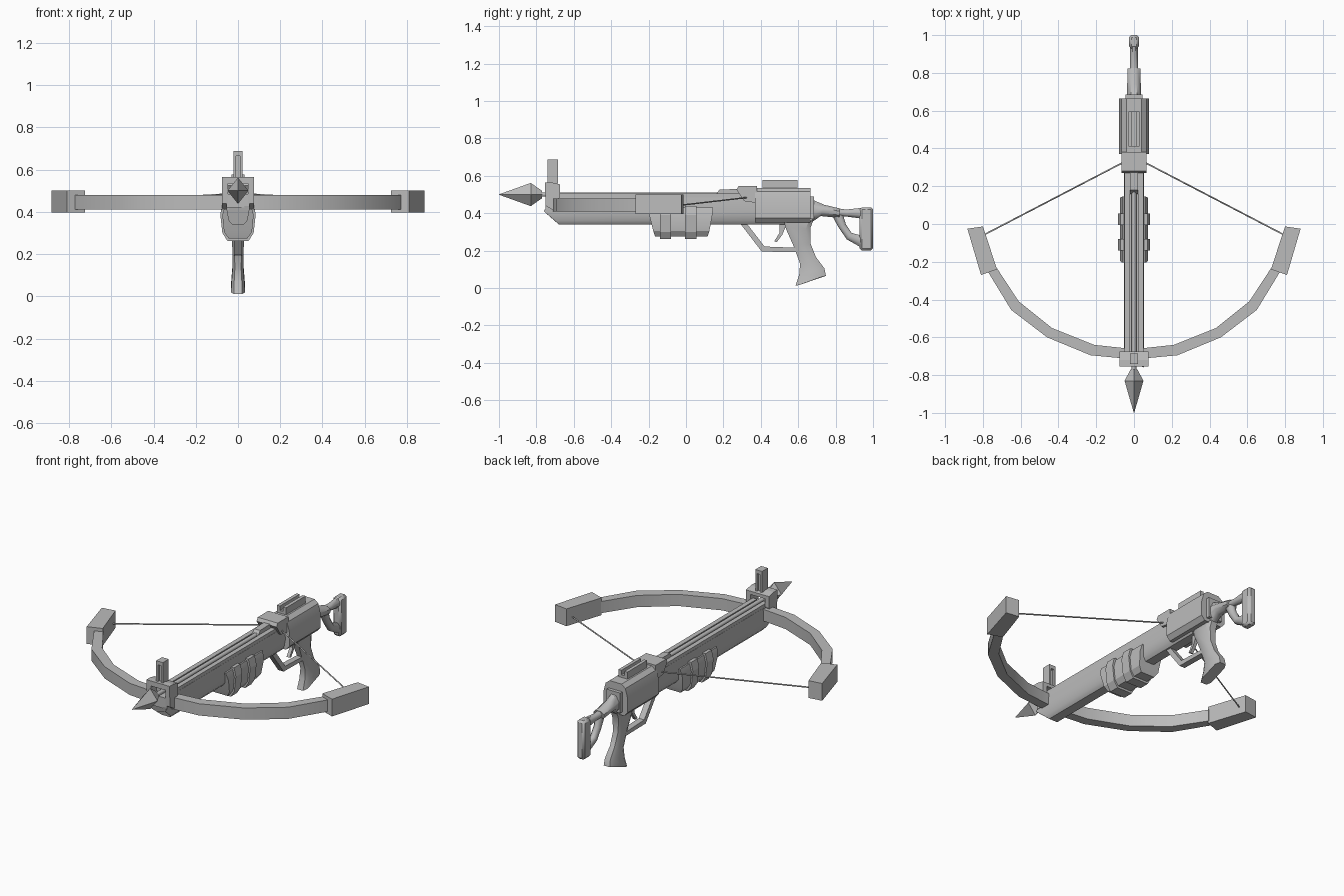
import bpy, bmesh, math
from mathutils import Vector

if "Cube" in bpy.data.objects:
    bpy.data.objects.remove(bpy.data.objects["Cube"], do_unlink=True)

grey = bpy.data.materials.new("plain grey")
grey.use_nodes = True
GREY = (0.5, 0.5, 0.5, 1)
grey.diffuse_color = GREY
grey.node_tree.nodes["Principled BSDF"].inputs["Base Color"].default_value = GREY


def loft(name, rings, bevel=0, smooth=0):
    """Skin a list of equal-length point rings and cap both ends."""
    bm = bmesh.new()
    rows = [[bm.verts.new(p) for p in r] for r in rings]
    n = len(rows[0])
    for a, b in zip(rows, rows[1:]):
        for i in range(n):
            j = (i + 1) % n
            bm.faces.new((a[i], a[j], b[j], b[i]))
    bm.faces.new(rows[0][::-1])
    bm.faces.new(rows[-1])
    bmesh.ops.recalc_face_normals(bm, faces=bm.faces)
    me = bpy.data.meshes.new(name)
    bm.to_mesh(me)
    bm.free()
    ob = bpy.data.objects.new(name, me)
    bpy.context.collection.objects.link(ob)
    me.materials.append(grey)
    if bevel:
        mod = ob.modifiers.new("bevel", "BEVEL")
        mod.width, mod.segments = bevel, 1
    if smooth:
        bpy.ops.object.select_all(action="DESELECT")
        ob.select_set(True)
        bpy.context.view_layer.objects.active = ob
        bpy.ops.object.shade_smooth_by_angle(angle=math.radians(smooth))
    return ob


def side(name, pts, hw, x=0, **kw):
    """Side outline (y, z) extruded across x."""
    return loft(name, [[(x + s * hw, y, z) for y, z in pts] for s in (-1, 1)], **kw)


def box(name, x0, x1, y0, y1, z0, z1, **kw):
    return side(name, [(y0, z0), (y1, z0), (y1, z1), (y0, z1)], (x1 - x0) / 2, (x0 + x1) / 2, **kw)


def section(name, pts, ys, **kw):
    """Half cross-section (x, z) mirrored and run along y."""
    full = pts + [(-x, z) for x, z in reversed(pts)]
    return loft(name, [[(x, y, z) for x, z in full] for y in ys], **kw)


def turned(name, rows, z, n, **kw):
    """Rings (y, radius x, radius z) around an axis along y."""
    return loft(name, [[(rx * math.cos(math.tau * i / n), y, z + rz * math.sin(math.tau * i / n))
                        for i in range(n)] for y, rx, rz in rows], **kw)


def rod(name, a, b, r, n=6):
    a, b = Vector(a), Vector(b)
    q = (b - a).to_track_quat("Z", "Y")
    ring = [q @ Vector((r * math.cos(math.tau * i / n), r * math.sin(math.tau * i / n), 0)) for i in range(n)]
    return loft(name, [[p + v for v in ring] for p in (a, b)], smooth=60)


# Main stock with rounded belly and slanted nose
half = [(0.028, 0.34), (0.045, 0.36), (0.054, 0.41), (0.05, 0.485)]
full = half + [(-x, z) for x, z in reversed(half)]
nose = {0.34: -0.68, 0.36: -0.70, 0.41: -0.76, 0.485: -0.72}
loft("main_stock", [[(x, nose[z], z) for x, z in full], [(x, 0.53, z) for x, z in full]], smooth=40)

# Bolt rails either side of the groove
for s, tag in ((1, "left"), (-1, "right")):
    box(f"{tag}_bolt_rail", s * 0.035 - 0.014, s * 0.035 + 0.014, -0.70, 0.30, 0.48, 0.505)

# Bolt with four-sided head
turned("bolt_shaft", [(-0.80, 0.013, 0.013), (0.28, 0.013, 0.013)], 0.50, 6, smooth=65)
turned("bolt_head", [(-1.0, 0.001, 0.001), (-0.83, 0.05, 0.062), (-0.77, 0.018, 0.02)], 0.50, 4)
side("bolt_nock", [(0.16, 0.50), (0.30, 0.50), (0.30, 0.53), (0.18, 0.527)], 0.02)

# Nose bracket: two cheeks, lower block and bridge
for s, tag in ((1, "left"), (-1, "right")):
    side(f"{tag}_bracket_cheek", [(-0.75, 0.44), (-0.70, 0.41), (-0.675, 0.49), (-0.675, 0.555),
                                  (-0.72, 0.565), (-0.755, 0.565)], 0.014, s * 0.062)
side("bracket_bridge", [(-0.755, 0.535), (-0.675, 0.535), (-0.675, 0.555), (-0.72, 0.565), (-0.755, 0.565)], 0.06)
box("bracket_base", -0.055, 0.055, -0.75, -0.68, 0.42, 0.485)

# Front sight post: frame with a recessed web
for s, tag in ((1, "left"), (-1, "right")):
    box(f"{tag}_sight_upright", s * 0.016 - 0.006, s * 0.016 + 0.006, -0.74, -0.685, 0.56, 0.687)
box("sight_top", -0.012, 0.012, -0.74, -0.685, 0.665, 0.687)
box("sight_web", -0.012, 0.012, -0.725, -0.70, 0.56, 0.67)

# Bow limbs, tip blocks and string, mirrored
outer = [(0, -0.71), (0.07, -0.71), (0.23, -0.695), (0.46, -0.60), (0.65, -0.455), (0.775, -0.25)]
inner = [(0, -0.66), (0.07, -0.655), (0.21, -0.64), (0.435, -0.55), (0.61, -0.41), (0.725, -0.235)]
tip = [(0.725, -0.24), (0.81, -0.27), (0.882, -0.025), (0.80, -0.013)]
for s, tag in ((1, "left"), (-1, "right")):
    loft(f"{tag}_bow_limb", [[(s * a[0], a[1], 0.41), (s * a[0], a[1], 0.48),
                              (s * b[0], b[1], 0.48), (s * b[0], b[1], 0.41)]
                             for a, b in zip(outer, inner)], smooth=25)
    loft(f"{tag}_limb_tip", [[(s * x, y, z) for x, y in tip] for z in (0.397, 0.50)])
    rod(f"{tag}_bowstring", (s * 0.79, -0.055, 0.44), (s * 0.04, 0.335, 0.485), 0.004)

# Receiver, string catch and top rail
section("receiver", [(0.058, 0.35), (0.08, 0.375), (0.08, 0.46), (0.065, 0.515), (0.04, 0.535)],
        (0.37, 0.665), smooth=20)
box("receiver_rear_cap", -0.045, 0.045, 0.66, 0.685, 0.37, 0.49)
side("string_catch", [(0.28, 0.545), (0.27, 0.525), (0.31, 0.465), (0.38, 0.455), (0.38, 0.545)], 0.066)
box("top_rail_base", -0.03, 0.03, 0.41, 0.595, 0.53, 0.55)
for s, tag in ((1, "left"), (-1, "right")):
    box(f"{tag}_top_rail", s * 0.02 - 0.01, s * 0.02 + 0.01, 0.41, 0.595, 0.54, 0.577)

# Fore grip with two raised ribs
def grip_ring(y0, y1, g):
    return [[(s * (w + g), y, z) for s, y in ((-1, y0 + d), (1, y0 + d), (1, y1 - e), (-1, y1 - e))]
            for z, w, d, e in ((0.275 - g, 0.045, 0.04, 0.03), (0.305, 0.066, 0.03, 0.02),
                               (0.385, 0.074, 0.01, 0.005), (0.43 + g, 0.062, 0, 0))]


loft("fore_grip", grip_ring(-0.205, 0.145, 0), smooth=25)
for i, y in enumerate((-0.14, -0.005)):
    rib = [[(x, yy, z) for x, yy, z in
            ((-w, y, z), (w, y, z), (w, y + 0.06, z), (-w, y + 0.06, z))]
           for z, w in ((0.262, 0.05), (0.30, 0.074), (0.39, 0.084), (0.44, 0.072))]
    loft(f"fore_grip_rib_{i + 1}", rib)

# Trigger guard and trigger
side("trigger_guard", [(0.29, 0.345), (0.325, 0.345), (0.42, 0.222), (0.60, 0.215),
                       (0.60, 0.192), (0.405, 0.195)], 0.018)
side("trigger", [(0.50, 0.345), (0.54, 0.345), (0.515, 0.285), (0.485, 0.245), (0.472, 0.25), (0.50, 0.295)], 0.01)

# Pistol grip: stacked sections (front y, z, back y, z, half width)
grip = [(0.52, 0.36, 0.68, 0.36, 0.034), (0.535, 0.315, 0.665, 0.32, 0.034), (0.575, 0.225, 0.665, 0.24, 0.027),
        (0.61, 0.13, 0.695, 0.165, 0.025), (0.605, 0.07, 0.74, 0.105, 0.03), (0.585, 0.012, 0.748, 0.065, 0.033)]
loft("pistol_grip", [[(-w * 0.6, a, b), (w * 0.6, a, b), (w, a + 0.025, b + 0.006), (w, c - 0.025, d - 0.006),
                      (w * 0.6, c, d), (-w * 0.6, c, d), (-w, c - 0.025, d - 0.006), (-w, a + 0.025, b + 0.006)]
                     for a, b, c, d, w in grip], smooth=30)

# Shoulder stock: neck, upper arm, lower arm and butt plate
def strut(name, rows):
    """Rows of (y low, z low, y high, z high, half width) skinned as rounded beams."""
    rings = []
    for a, b, c, d, w in rows:
        lo, hi = Vector((a, b)), Vector((c, d))
        ring = []
        for i in range(8):
            t = math.tau * (i + 0.5) / 8
            m = lo.lerp(hi, 0.5 + 0.5 * math.sin(t) / math.sin(math.pi * 3 / 8))
            ring.append((w * math.cos(t) / math.cos(math.pi / 8), m.x, m.y))
        rings.append(ring)
    return loft(name, rings, smooth=50)


strut("stock_neck", [(0.67, 0.35, 0.67, 0.475, 0.036), (0.72, 0.385, 0.74, 0.445, 0.036), (0.82, 0.375, 0.825, 0.425, 0.034)])
strut("stock_upper_arm", [(0.80, 0.385, 0.80, 0.425, 0.022), (0.86, 0.382, 0.86, 0.42, 0.02), (0.95, 0.37, 0.95, 0.43, 0.02)])
strut("stock_lower_arm", [(0.78, 0.39, 0.84, 0.39, 0.022), (0.815, 0.325, 0.855, 0.34, 0.02),
                          (0.86, 0.26, 0.885, 0.295, 0.02), (0.94, 0.215, 0.94, 0.28, 0.02)])
box("butt_plate", -0.026, 0.026, 0.928, 1.0, 0.20, 0.432, bevel=0.012, smooth=50)
